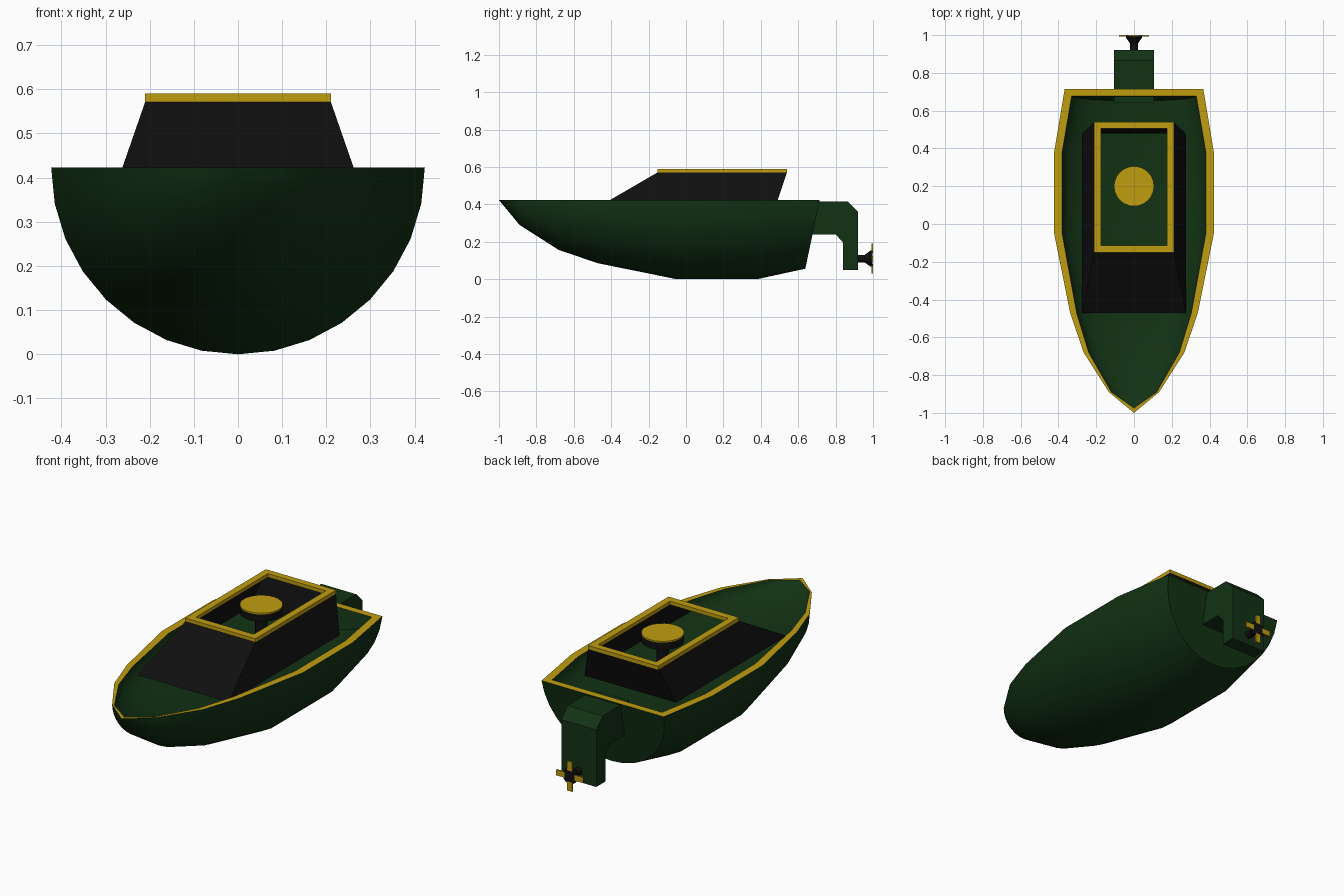
import bpy, bmesh, math
from mathutils import Matrix, Vector

if "Cube" in bpy.data.objects:
    bpy.data.objects.remove(bpy.data.objects["Cube"])


def material(name, rgb):
    m = bpy.data.materials.new(name)
    m.use_nodes = True
    m.diffuse_color = (*rgb, 1)
    bsdf = m.node_tree.nodes["Principled BSDF"]
    bsdf.inputs["Base Color"].default_value = (*rgb, 1)
    bsdf.inputs["Roughness"].default_value = 0.7
    return m


GREEN = material("dark green", (0.006, 0.032, 0.007))
BLACK = material("black", (0.005, 0.005, 0.005))
GOLD = material("gold", (0.53, 0.34, 0.005))


def finish(bm, name, mat, smooth=None):
    bmesh.ops.remove_doubles(bm, verts=bm.verts, dist=0.0005)
    bmesh.ops.recalc_face_normals(bm, faces=bm.faces)
    mesh = bpy.data.meshes.new(name)
    bm.to_mesh(mesh)
    bm.free()
    mesh.materials.append(mat)
    ob = bpy.data.objects.new(name, mesh)
    bpy.context.collection.objects.link(ob)
    if smooth:
        bpy.ops.object.select_all(action='DESELECT')
        ob.select_set(True)
        bpy.context.view_layer.objects.active = ob
        bpy.ops.object.shade_smooth_by_angle(angle=math.radians(smooth))
    return ob


def loft(bm, rings, closed=False):
    rows = [[bm.verts.new(p) for p in ring] for ring in rings]
    for a, b in zip(rows, rows[1:]):
        n = len(a)
        for i in range(n if closed else n - 1):
            j = (i + 1) % n
            bm.faces.new((a[i], a[j], b[j], b[i]))
    return rows


# Hull stations: position along the boat and section radius
DECK = 0.423
RAKE = 0.21
SIDES = 16
stations = [(-1, 0), (-0.89, 0.133), (-0.68, 0.267), (-0.47, 0.338),
            (-0.05, 0.423), (0.38, 0.423), (0.715, 0.367)]


def section(y, radius, width, depth, rake):
    pts = []
    for i in range(SIDES + 1):
        a = math.pi * i / SIDES
        drop = radius * depth * math.sin(a)
        pts.append((radius * width * math.cos(a), y - rake * drop, DECK - drop))
    return pts


def shell(name, ends, width, depth):
    bm = bmesh.new()
    path = [(ends[0], 0)] + stations[1:-1] + [(ends[1], stations[-1][1])]
    rings = [section(y, r, width, depth, RAKE if k == len(path) - 1 else 0)
             for k, (y, r) in enumerate(path)]
    rows = loft(bm, rings)
    bm.faces.new(rows[-1])
    finish(bm, name, GREEN, 35)
    return [(r[0], r[-1]) for r in rings]


outer = shell("hull", (-1, 0.715), 1, 1)
inner = shell("sunken_deck", (-0.975, 0.677), 0.9, 0.33)

# Flat gunwale strip between the two shells
bm = bmesh.new()
loops = [[e[0] for e in edge] + [e[1] for e in reversed(edge)] for edge in (outer, inner)]
loft(bm, loops, closed=True)
finish(bm, "gunwale", GOLD)


def rect(x, y0, y1, z):
    return [(-x, y0, z), (x, y0, z), (x, y1, z), (-x, y1, z)]


# Open cabin with a raked windscreen
bm = bmesh.new()
loft(bm, [rect(0.275, -0.472, 0.478, 0.385), rect(0.21, -0.15, 0.54, 0.572)], closed=True)
finish(bm, "cabin_walls", BLACK)

# Roof frame around the opening
bm = bmesh.new()
out_lo, out_hi = (rect(0.211, -0.152, 0.541, z) for z in (0.57, 0.59))
in_lo, in_hi = (rect(0.174, -0.113, 0.505, z) for z in (0.57, 0.59))
loft(bm, [out_lo, out_hi, in_hi, in_lo, out_lo], closed=True)
finish(bm, "roof_frame", GOLD)


def lathe(name, profile, origin, mat, axis='Z', n=24):
    bm = bmesh.new()
    rings = [[(r * math.cos(2 * math.pi * i / n), r * math.sin(2 * math.pi * i / n), h)
              for i in range(n)] for r, h in profile]
    rows = loft(bm, rings, closed=True)
    for row in (rows[0], rows[-1]):
        bm.faces.new(row)
    turn = Matrix.Rotation(-math.pi / 2, 4, 'X') if axis == 'Y' else Matrix()
    bmesh.ops.transform(bm, matrix=Matrix.Translation(origin) @ turn, verts=bm.verts)
    return finish(bm, name, mat, 30)


# Round table in the cabin
lathe("table_post", [(0.03, 0.28), (0.03, 0.52), (0.105, 0.54), (0.105, 0.58)],
      (0, 0.2, 0), BLACK)
lathe("table_top", [(0.106, 0.58), (0.106, 0.587)], (0, 0.2, 0), GOLD)

# Outboard motor from a side profile
profile = [(0.64, 0.415), (0.865, 0.415), (0.92, 0.36), (0.92, 0.05),
           (0.84, 0.05), (0.84, 0.195), (0.8, 0.24), (0.64, 0.24)]
bm = bmesh.new()
rows = loft(bm, [[(x, y, z) for y, z in profile] for x in (-0.105, 0.105)], closed=True)
for row in rows:
    bm.faces.new(row)
finish(bm, "outboard_motor", GREEN)

# Propeller
HUB = Vector((0, 0, 0.11))
lathe("propeller_hub", [(0.02, 0.91), (0.02, 0.955), (0.042, 0.985), (0.042, 0.998)],
      HUB, BLACK, 'Y', 16)
bm = bmesh.new()
for k in range(4):
    spin = Matrix.Translation(HUB) @ Matrix.Rotation(k * math.pi / 2, 4, 'Y')
    place = spin @ Matrix.Translation((0.055, 0.996, 0)) @ Matrix.Diagonal((0.05, 0.008, 0.03, 1))
    bmesh.ops.create_cube(bm, size=1, matrix=place)
finish(bm, "propeller_blades", GOLD)
